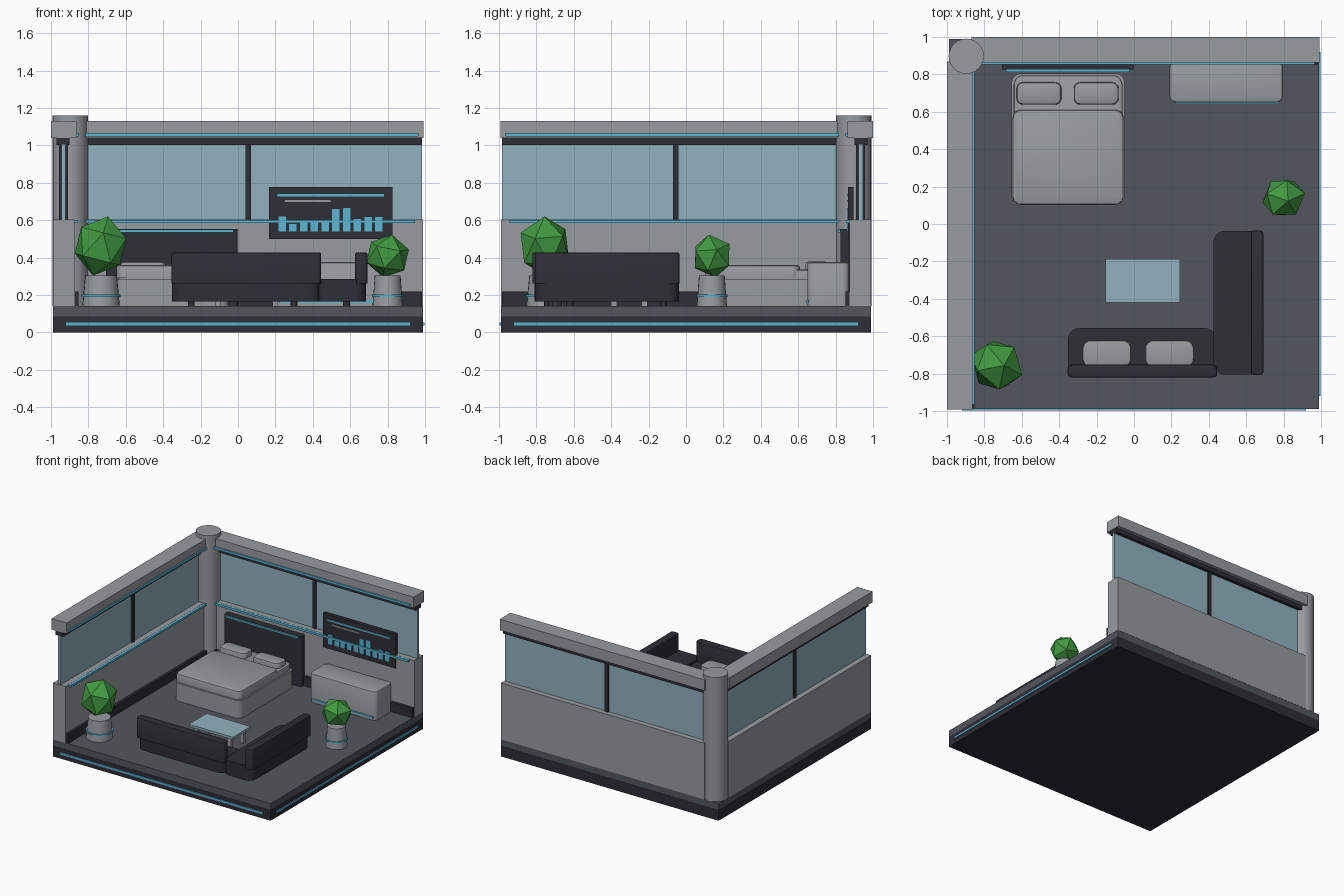
import bpy, bmesh, math
from mathutils import Vector

cube = bpy.data.objects.get("Cube")
if cube:
    bpy.data.objects.remove(cube, do_unlink=True)


def material(name, rgb):
    m = bpy.data.materials.new(name)
    m.use_nodes = True
    lin = [(c / 255 / 12.92) if c < 11 else ((c / 255 + 0.055) / 1.055) ** 2.4 for c in rgb]
    m.diffuse_color = (*lin, 1)
    bsdf = next(n for n in m.node_tree.nodes if n.type == 'BSDF_PRINCIPLED')
    bsdf.inputs["Base Color"].default_value = (*lin, 1)
    return m


GREY = material("light_grey", (152, 156, 160))
DARK = material("charcoal", (46, 46, 55))
FLOOR = material("slate", (82, 86, 93))
CYAN = material("cyan_glow", (92, 182, 212))
GLASS = material("pale_glass", (146, 178, 192))
GREEN = material("leaf_green", (66, 155, 66))


def finish(name, bm, mat, smooth=False):
    mesh = bpy.data.meshes.new(name)
    bmesh.ops.recalc_face_normals(bm, faces=bm.faces)
    bm.to_mesh(mesh)
    bm.free()
    mesh.materials.append(mat)
    ob = bpy.data.objects.new(name, mesh)
    bpy.context.collection.objects.link(ob)
    if smooth:
        bpy.ops.object.select_all(action='DESELECT')
        ob.select_set(True)
        bpy.context.view_layer.objects.active = ob
        bpy.ops.object.shade_smooth_by_angle(angle=math.radians(40))
    return ob


def box(name, x, y, z, mat, corner=0, edge=0, swap=False):
    """Box from ranges; corner rounds upright edges, edge softens the rest."""
    if swap:  # mirror across the room diagonal, for the left wall
        x, y = (-y[1], -y[0]), (-x[1], -x[0])
    bm = bmesh.new()
    bmesh.ops.create_cube(bm, size=1)
    for v in bm.verts:
        v.co = Vector([r[0] + (c + 0.5) * (r[1] - r[0]) for c, r in zip(v.co, (x, y, z))])
    if corner:
        upright = [e for e in bm.edges if abs(e.verts[0].co.z - e.verts[1].co.z) > 1e-4]
        bmesh.ops.bevel(bm, geom=upright, offset=corner, segments=5, profile=0.5, affect='EDGES')
    if edge:
        top = [e for e in bm.edges if all(abs(v.co.z - z[1]) < 1e-4 for v in e.verts)]
        bmesh.ops.bevel(bm, geom=top, offset=edge, segments=2, profile=0.5, affect='EDGES')
    return finish(name, bm, mat, bool(corner or edge))


def cylinder(name, x, y, z, r0, r1, mat, sides=24):
    bm = bmesh.new()
    bmesh.ops.create_cone(bm, cap_ends=True, segments=sides, radius1=r0, radius2=r1, depth=z[1] - z[0])
    bmesh.ops.translate(bm, verts=bm.verts, vec=(x, y, sum(z) / 2))
    return finish(name, bm, mat, True)


# Platform
G = 0.14
box("base", (-0.99, 0.99), (-0.99, 0.99), (0, 0.085), DARK)
box("floor", (-0.988, 0.988), (-0.988, 0.988), (0.085, G), FLOOR)
box("front_base_strip", (-0.92, 0.92), (-0.998, -0.985), (0.037, 0.054), CYAN)
box("right_base_strip", (0.985, 0.998), (-0.92, 0.92), (0.037, 0.054), CYAN)

# Two matching walls
for side, swap in (("back", False), ("left", True)):
    def wall(part, x, y, z, mat):
        box(side + "_" + part, x, y, z, mat, swap=swap)
    wall("wall", (-0.86, 0.99), (0.875, 0.99), (G, 0.603), GREY)
    wall("skirting", (-0.86, 0.985), (0.853, 0.88), (G, 0.218), DARK)
    wall("sill_strip", (-0.86, 0.945), (0.855, 0.878), (0.585, 0.602), CYAN)
    wall("window", (-0.86, 0.985), (0.922, 0.945), (0.603, 1.005), GLASS)
    wall("mullion", (0.04, 0.07), (0.91, 0.957), (0.603, 1.005), DARK)
    wall("window_head", (-0.86, 0.985), (0.9, 0.97), (1.003, 1.04), DARK)
    wall("cap_beam", (-0.87, 0.992), (0.863, 1.0), (1.04, 1.13), GREY)
    wall("cap_strip", (-0.86, 0.965), (0.853, 0.865), (1.046, 1.065), CYAN)
cylinder("corner_pillar", -0.897, 0.897, (G, 1.16), 0.094, 0.094, GREY)

# Bed
box("headboard", (-0.705, -0.003), (0.825, 0.875), (G, 0.552), DARK, 0.008)
box("headboard_strip", (-0.685, -0.025), (0.812, 0.827), (0.534, 0.549), CYAN)
box("bed_base", (-0.655, -0.05), (0.097, 0.805), (G, 0.285), GREY, 0.05)
box("mattress", (-0.643, -0.062), (0.11, 0.795), (0.285, 0.335), GREY, 0.05, 0.01)
box("blanket", (-0.65, -0.055), (0.102, 0.61), (0.29, 0.36), GREY, 0.045, 0.015)
for i, x in enumerate((-0.628, -0.322)):
    box(f"bed_pillow_{i + 1}", (x, x + 0.24), (0.638, 0.758), (0.33, 0.378), GREY, 0.035, 0.015)

# Console cabinet
box("console", (0.19, 0.795), (0.65, 0.872), (G, 0.375), GREY, 0.035, 0.01)
box("console_strip", (0.22, 0.775), (0.642, 0.655), (0.158, 0.172), CYAN)

# Wall screen with a bar chart
box("screen", (0.165, 0.825), (0.866, 0.895), (0.498, 0.778), DARK)
box("screen_title", (0.21, 0.78), (0.861, 0.868), (0.727, 0.741), CYAN)
box("screen_subtitle", (0.25, 0.495), (0.861, 0.868), (0.697, 0.708), GREY)
for i, top in enumerate((0.62, 0.58, 0.6, 0.585, 0.6, 0.66, 0.665, 0.607, 0.617, 0.617)):
    x = 0.216 + i * 0.0575
    box(f"chart_bar_{i + 1}", (x, x + 0.04), (0.861, 0.868), (0.54, top), CYAN)

# Corner sofa
S = 0.165
box("sofa_front_seat", (-0.353, 0.44), (-0.81, -0.557), (S, 0.265), DARK, 0.06)
box("sofa_front_back", (-0.355, 0.445), (-0.822, -0.752), (0.262, 0.427), DARK, 0.025, 0.01)
box("sofa_side_seat", (0.425, 0.685), (-0.805, -0.037), (S, 0.285), DARK, 0.06)
box("sofa_side_back", (0.625, 0.692), (-0.808, -0.035), (0.262, 0.427), DARK, 0.02, 0.01)
for i, x in enumerate((-0.275, 0.06)):
    box(f"seat_cushion_{i + 1}", (x, x + 0.26), (-0.765, -0.622), (0.26, 0.31), GREY, 0.045, 0.01)
for i, (x, y) in enumerate(((-0.25, -0.74), (-0.25, -0.62), (0.3, -0.68), (0.58, -0.72), (0.58, -0.12))):
    cylinder(f"sofa_foot_{i + 1}", x, y, (G, S), 0.018, 0.018, DARK, 12)

# Coffee table
box("table_top", (-0.153, 0.247), (-0.42, -0.188), (0.25, 0.27), GLASS)
for i, x in enumerate((-0.105, 0.2)):
    for j, y in enumerate((-0.385, -0.222)):
        box(f"table_leg_{i}_{j}", (x - 0.015, x + 0.015), (y - 0.015, y + 0.015), (G, 0.25), GREY)


# Potted plants
def plant(name, x, y, r, foliage_mid, foliage_size, turn):
    cylinder(name + "_pot", x, y, (G, 0.305), r, r * 0.85, GREY)
    cylinder(name + "_pot_ring", x, y, (0.19, 0.203), r * 1.04, r * 1.04, CYAN)
    bm = bmesh.new()
    bmesh.ops.create_icosphere(bm, subdivisions=1, radius=1)
    ob = finish(name + "_foliage", bm, GREEN)
    ob.location = foliage_mid
    ob.scale = foliage_size
    ob.rotation_euler = (0.2, 0.15, turn)


plant("front_plant", -0.732, -0.753, 0.1, (-0.735, -0.755, 0.462), (0.14, 0.15, 0.163), 0.9)
plant("side_plant", 0.8, 0.138, 0.081, (0.8, 0.14, 0.408), (0.122, 0.112, 0.118), 0.3)
